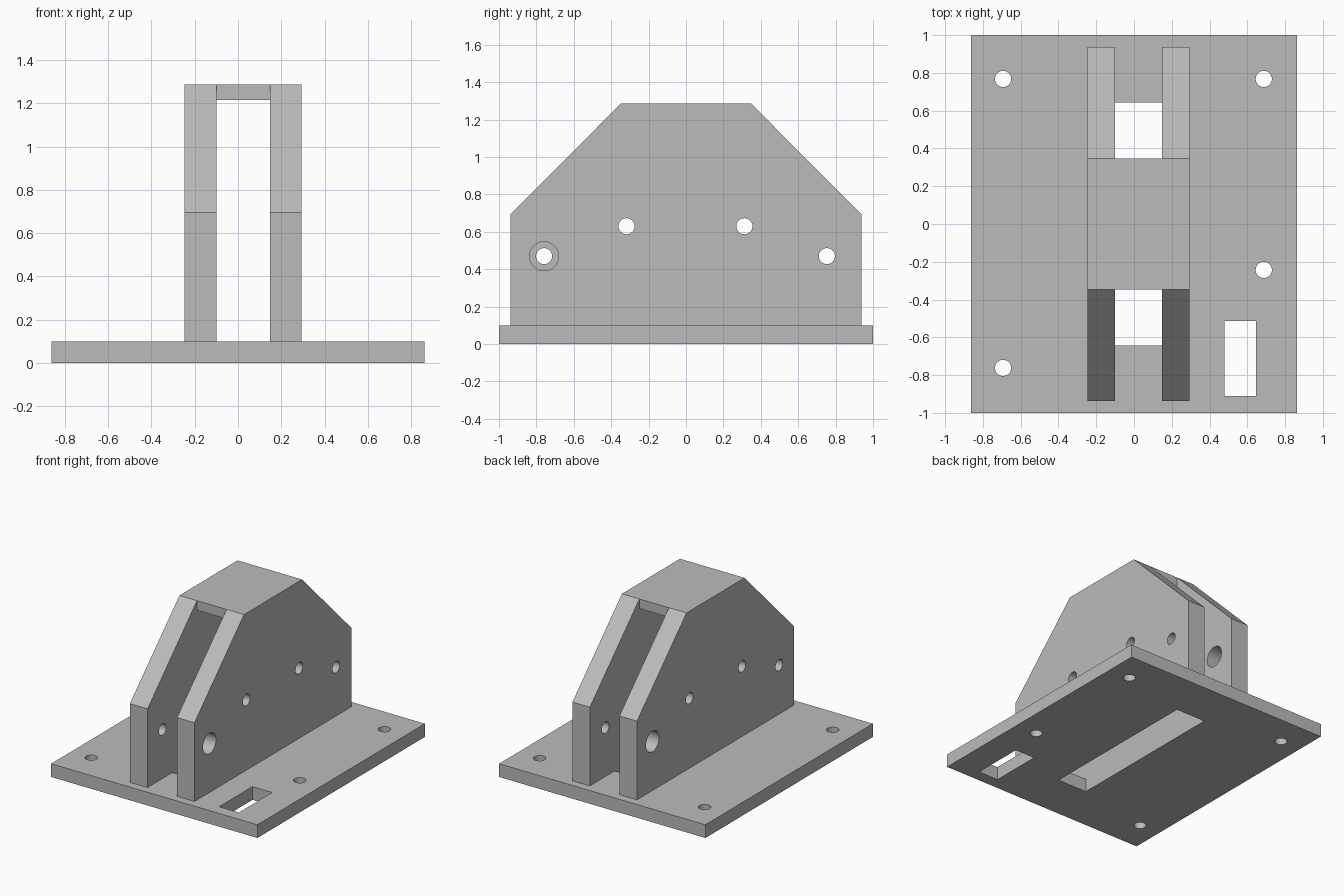
import bpy, bmesh
from math import pi
from mathutils import Matrix, Vector

if "Cube" in bpy.data.objects:
    bpy.data.objects.remove(bpy.data.objects["Cube"])

grey = bpy.data.materials.new("plain grey")
grey.use_nodes = True
grey.diffuse_color = (0.5, 0.5, 0.5, 1)
grey.node_tree.nodes["Principled BSDF"].inputs["Base Color"].default_value = (0.5, 0.5, 0.5, 1)


def make(name, bm):
    bmesh.ops.recalc_face_normals(bm, faces=bm.faces)
    mesh = bpy.data.meshes.new(name)
    bm.to_mesh(mesh)
    bm.free()
    mesh.materials.append(grey)
    obj = bpy.data.objects.new(name, mesh)
    bpy.context.collection.objects.link(obj)
    return obj


def box(name, low, high):
    low, high = Vector(low), Vector(high)
    bm = bmesh.new()
    bmesh.ops.create_cube(bm, size=1)
    bmesh.ops.scale(bm, vec=high - low, verts=bm.verts)
    bmesh.ops.translate(bm, vec=(low + high) / 2, verts=bm.verts)
    return make(name, bm)


def rod(name, centre, radius, length, axis):
    bm = bmesh.new()
    bmesh.ops.create_cone(bm, cap_ends=True, segments=32, radius1=radius,
                          radius2=radius, depth=length)
    if axis == "X":
        bmesh.ops.rotate(bm, matrix=Matrix.Rotation(pi / 2, 3, "Y"), verts=bm.verts)
    bmesh.ops.translate(bm, vec=centre, verts=bm.verts)
    return make(name, bm)


def cut(target, cutter):
    cutter.hide_render = True
    mod = target.modifiers.new("cut", "BOOLEAN")
    mod.operation = "DIFFERENCE"
    mod.solver = "EXACT"
    mod.object = cutter
    bpy.context.view_layer.objects.active = target
    bpy.ops.object.modifier_apply(modifier=mod.name)
    bpy.data.objects.remove(cutter)


# Main dimensions
half_x, base_top, top, bridge_bottom = 0.8625, 0.1, 1.287, 1.215
outer_l, outer_r = -0.247, 0.293
inner_l, inner_r = -0.1, 0.147
hole = 0.043

# Base plate with central slot, side slot and four bolt holes
base = box("base_plate", (-half_x, -1, 0), (half_x, 1, base_top))
cut(base, box("slot_cutter", (inner_l, -0.642, -1), (inner_r, 0.642, 1)))
cut(base, box("side_slot_cutter", (0.48, -0.91, -1), (0.645, -0.513, 1)))
for x, y in ((-0.693, 0.768), (0.687, 0.768), (0.687, -0.243), (-0.693, -0.762)):
    cut(base, rod("bolt_cutter", (x, y, 0), hole, 1, "Z"))

# Housing: a chamfered side profile extruded across, then hollowed to two cheeks and a bridge
bm = bmesh.new()
profile = [(-0.938, base_top), (-0.938, 0.695), (-0.347, top),
           (0.347, top), (0.938, 0.695), (0.938, base_top)]
face = bm.faces.new([bm.verts.new((outer_l, y, z)) for y, z in profile])
side = bmesh.ops.extrude_face_region(bm, geom=[face])["geom"]
bmesh.ops.translate(bm, vec=(outer_r - outer_l, 0, 0),
                    verts=[v for v in side if isinstance(v, bmesh.types.BMVert)])
housing = make("cheek_housing", bm)
cut(housing, box("channel_cutter", (inner_l, -2, -1), (inner_r, 2, bridge_bottom)))
for s in (-1, 1):
    ends = sorted((s * 0.347, s * 2))
    cut(housing, box("end_cutter", (inner_l, ends[0], 1), (inner_r, ends[1], 2)))

    # Pin holes through both cheeks, with a wide bore in one cheek at each end
    cut(housing, rod("pin_cutter", (0, s * 0.315 - 0.003, 0.63), hole, 2, "X"))
    y = s * 0.756 - 0.003
    cut(housing, rod("pin_cutter", (0, y, 0.47), hole, 2, "X"))
    bore_x = (inner_l + outer_l) / 2 if s > 0 else (inner_r + outer_r) / 2
    cut(housing, rod("bore_cutter", (bore_x, y, 0.47), 0.078, 0.19, "X"))

# Smooth hole walls, sharp edges elsewhere
bpy.ops.object.select_all(action="DESELECT")
for obj in (base, housing):
    obj.select_set(True)
bpy.context.view_layer.objects.active = base
bpy.ops.object.shade_smooth_by_angle(angle=pi / 6)
